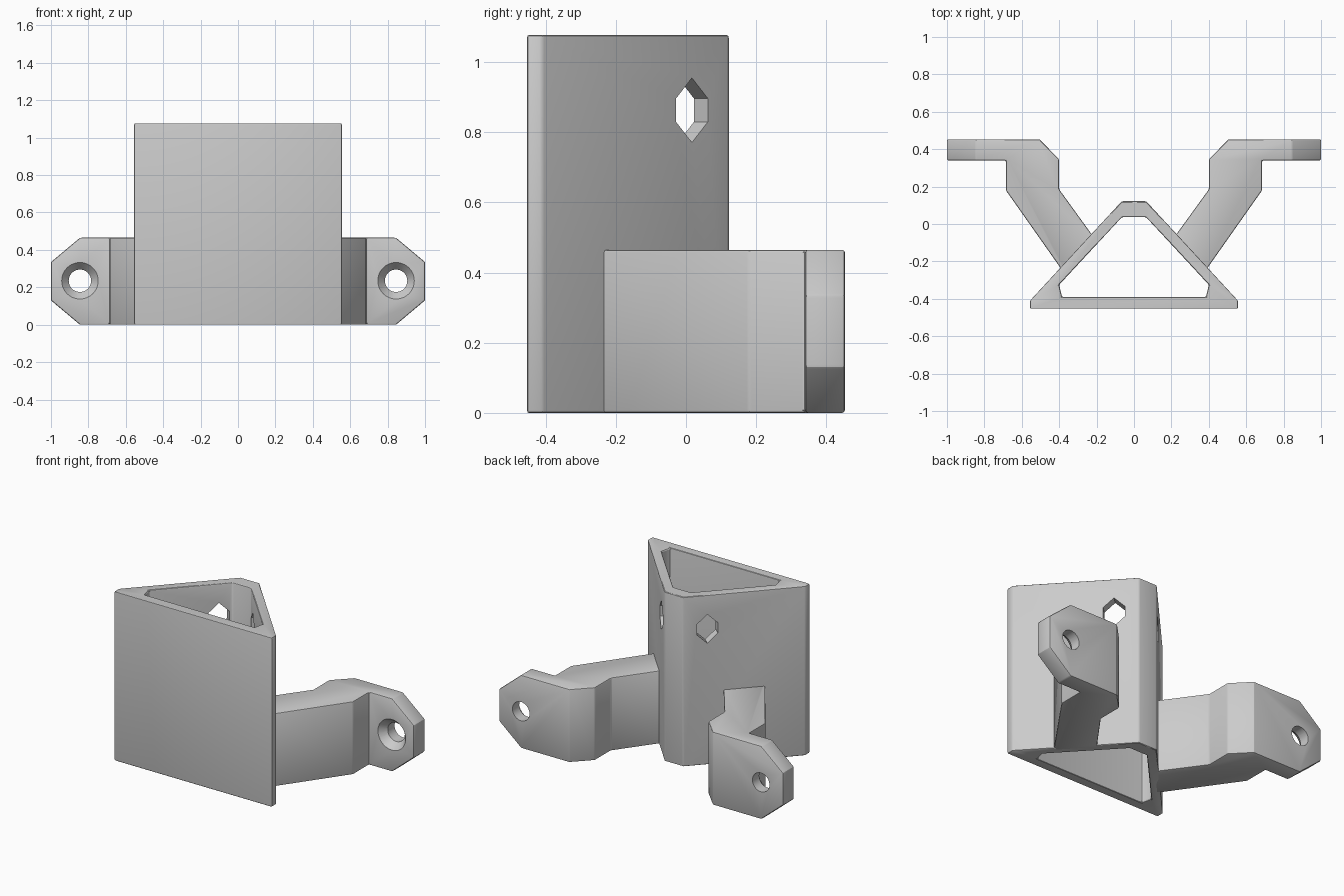
import bpy, bmesh, math
from mathutils import Vector, Matrix

cube = bpy.data.objects.get("Cube")
if cube:
    bpy.data.objects.remove(cube, do_unlink=True)

grey = bpy.data.materials.new("light grey")
grey.use_nodes = True
grey.diffuse_color = (0.6, 0.6, 0.6, 1)
grey.node_tree.nodes["Principled BSDF"].inputs["Base Color"].default_value = (0.6, 0.6, 0.6, 1)

TUBE_H, ARM_H = 1.077, 0.465


def make_object(name, bm):
    bmesh.ops.recalc_face_normals(bm, faces=bm.faces)
    mesh = bpy.data.meshes.new(name)
    bm.to_mesh(mesh)
    bm.free()
    mesh.materials.append(grey)
    obj = bpy.data.objects.new(name, mesh)
    bpy.context.collection.objects.link(obj)
    return obj


def prism(points, sweep):
    """Closed solid made by sweeping a polygon along a vector."""
    bm = bmesh.new()
    face = bm.faces.new([bm.verts.new(p) for p in points])
    ext = bmesh.ops.extrude_face_region(bm, geom=[face], use_keep_orig=True)
    moved = [v for v in ext["geom"] if isinstance(v, bmesh.types.BMVert)]
    bmesh.ops.translate(bm, verts=moved, vec=sweep)
    return bm


def cone(x, y0, y1, z, r0, r1):
    """Round cutter running along y."""
    bm = bmesh.new()
    place = Matrix.Translation((x, (y0 + y1) / 2, z)) @ Matrix.Rotation(-math.pi / 2, 4, "X")
    bmesh.ops.create_cone(bm, cap_ends=True, segments=40, radius1=r0, radius2=r1,
                          depth=y1 - y0, matrix=place)
    return bm


def select_only(obj):
    bpy.ops.object.select_all(action="DESELECT")
    obj.select_set(True)
    bpy.context.view_layer.objects.active = obj


def soften(obj):
    select_only(obj)
    mod = obj.modifiers.new("edge_round", "BEVEL")
    mod.width, mod.segments = 0.008, 2
    mod.limit_method, mod.angle_limit = "ANGLE", math.radians(20)
    bpy.ops.object.modifier_apply(modifier=mod.name)


def cut(obj, bm):
    cutter = make_object("cutter", bm)
    cutter.hide_render = True
    select_only(obj)
    mod = obj.modifiers.new("cut", "BOOLEAN")
    mod.operation, mod.solver, mod.object = "DIFFERENCE", "EXACT", cutter
    bpy.ops.object.modifier_apply(modifier=mod.name)
    bpy.data.objects.remove(cutter, do_unlink=True)


def mirrored(half):
    return half + [(-x, y) for x, y in reversed(half)]


# Triangular tube, open at both ends
outer = mirrored([(0.556, -0.453), (0.556, -0.41), (0.065, 0.122)])
inner = mirrored([(0.385, -0.39), (0.4, -0.325), (0.064, 0.037)])
bm = bmesh.new()
rings = [[bm.verts.new((x, y, z)) for x, y in loop]
         for loop, z in ((outer, 0), (outer, TUBE_H), (inner, TUBE_H), (inner, 0))]
for k, ring in enumerate(rings):
    after = rings[(k + 1) % 4]
    for i in range(6):
        j = (i + 1) % 6
        bm.faces.new((ring[i], ring[j], after[j], after[i]))
tube = make_object("triangular_tube", bm)
soften(tube)

# Six-sided holes through the two slanted walls
for s in (1, -1):
    along = Vector((-0.491 * s, 0.532, 0)).normalized()
    normal = Vector((0.532 * s, 0.491, 0)).normalized()
    centre = Vector((0.162 * s, 0.017, 0.863)) + normal * 0.05
    shape = [(0, 0.092), (0.062, 0.033), (0.062, -0.033),
             (0, -0.092), (-0.062, -0.033), (-0.062, 0.033)]
    cut(tube, prism([centre + along * a + Vector((0, 0, b)) for a, b in shape], normal * -0.14))

# Cranked mounting arms with clipped tabs and countersunk screw holes
arm_plan = [(1, 0.453), (1, 0.34), (0.685, 0.34), (0.685, 0.18), (0.395, -0.232),
            (0.37, -0.25), (0.205, -0.07), (0.23, -0.05), (0.4, 0.185), (0.4, 0.345), (0.505, 0.453)]
for s, side in ((1, "left"), (-1, "right")):
    bm = prism([(x * s, y, 0) for x, y in arm_plan], (0, 0, ARM_H))
    for z, up in ((0, -1), (ARM_H, 1)):
        geom = bm.verts[:] + bm.edges[:] + bm.faces[:]
        res = bmesh.ops.bisect_plane(bm, geom=geom, plane_co=(0.845 * s, 0, z),
                                     plane_no=(0.13 * s, 0, 0.155 * up), clear_outer=True)
        rim = [e for e in bm.edges if e.is_boundary]
        bmesh.ops.holes_fill(bm, edges=rim, sides=0)
    bmesh.ops.remove_doubles(bm, verts=bm.verts, dist=0.001)
    arm = make_object(side + "_mounting_arm", bm)
    soften(arm)
    cut(arm, cone(0.845 * s, 0.3, 0.5, 0.235, 0.06, 0.06))
    cut(arm, cone(0.845 * s, 0.33, 0.385, 0.235, 0.106, 0.06))
    select_only(arm)
    bpy.ops.object.shade_smooth_by_angle(angle=math.radians(25))

select_only(tube)
bpy.ops.object.shade_smooth_by_angle(angle=math.radians(25))
